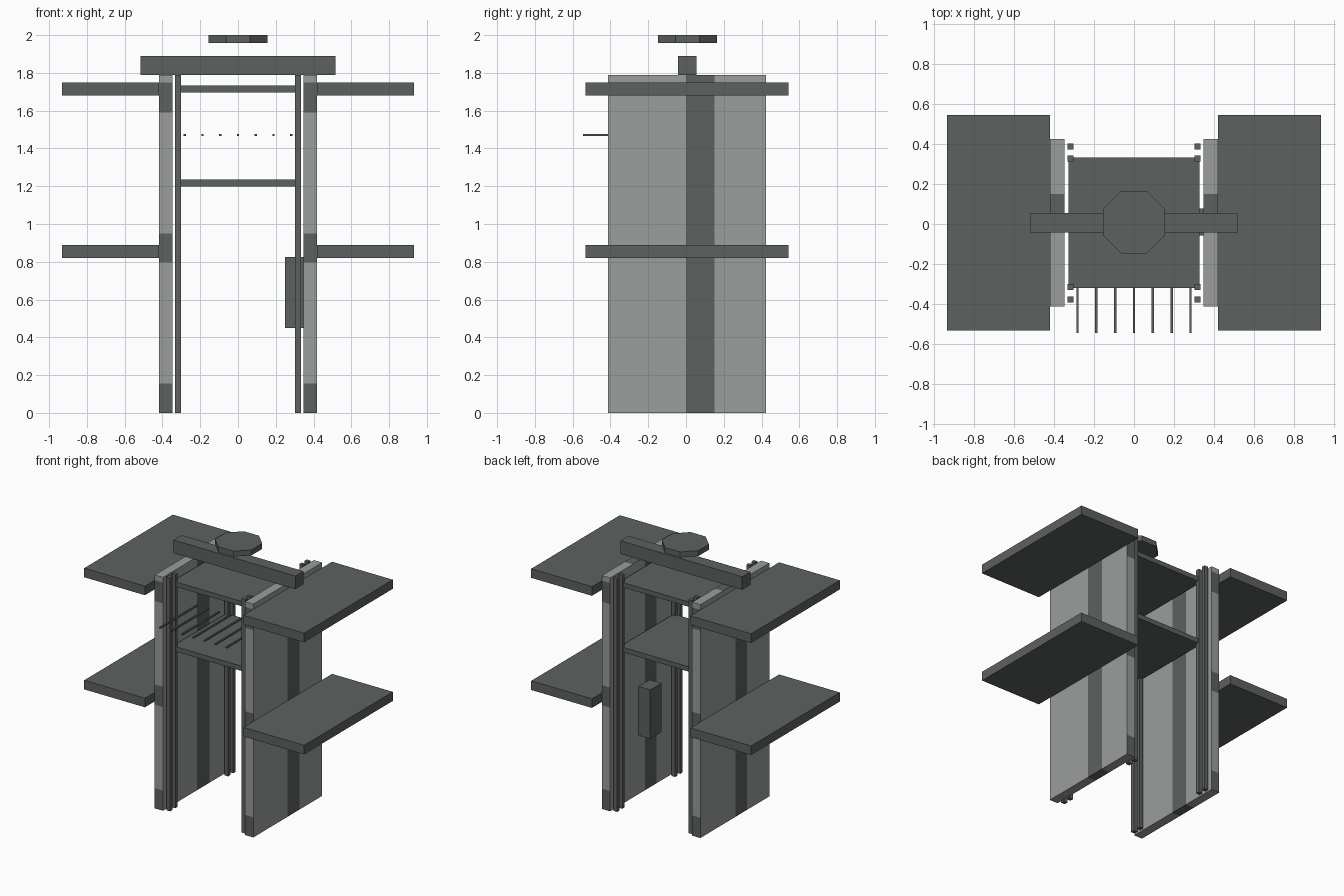
import bpy, bmesh, math
from mathutils import Vector

if "Cube" in bpy.data.objects:
    bpy.data.objects.remove(bpy.data.objects["Cube"])


def material(name, rgb):
    m = bpy.data.materials.new(name)
    m.diffuse_color = (*rgb, 1)
    m.use_nodes = True
    m.node_tree.nodes["Principled BSDF"].inputs["Base Color"].default_value = m.diffuse_color
    return m


DARK = material("dark_grey", (0.108, 0.120, 0.117))
LIGHT = material("light_grey", (0.325, 0.342, 0.332))
CY = 0.006  # middle of the frame in depth


def finish(name, bm, mats):
    bmesh.ops.recalc_face_normals(bm, faces=bm.faces)
    me = bpy.data.meshes.new(name)
    bm.to_mesh(me)
    bm.free()
    for m in mats:
        me.materials.append(m)
    ob = bpy.data.objects.new(name, me)
    bpy.context.collection.objects.link(ob)
    return ob


def box_bm(x, y, z):
    bm = bmesh.new()
    bmesh.ops.create_cube(bm, size=1)
    for v in bm.verts:
        v.co = Vector([(r[0] + r[1]) / 2 + c * (r[1] - r[0])
                       for r, c in zip((x, y, z), v.co)])
    return bm


def box(name, x, y, z):
    return finish(name, box_bm(x, y, z), [DARK])


def wall(name, x):
    # light slab with dark painted bands on every side
    bm = box_bm(x, (-0.412, 0.423), (0, 1.79))
    cuts = [(1, c) for c in (-0.14, 0.0, 0.15)]
    cuts += [(2, c) for c in (0.155, 0.795, 0.95, 1.59, 1.75)]
    for axis, c in cuts:
        p = Vector((0, 0, 0))
        n = Vector((0, 0, 0))
        p[axis], n[axis] = c, 1
        bmesh.ops.bisect_plane(bm, geom=bm.verts[:] + bm.edges[:] + bm.faces[:],
                               plane_co=p, plane_no=n)
    bm.normal_update()
    for f in bm.faces:
        c, n = f.calc_center_median(), f.normal
        if abs(n.y) > 0.5:
            dark = c.z % 0.797 < 0.155
        elif n.x < -0.5:
            dark = -0.14 < c.y < 0.0
        else:
            dark = 0.0 < c.y < 0.15
        f.material_index = 1 if dark else 0
    return finish(name, bm, [LIGHT, DARK])


def span(s, a, b):
    return tuple(sorted((s * a, s * b)))


# both sides: wall, two wings, four posts
for s, side in ((-1, "left"), (1, "right")):
    wall(side + "_wall", span(s, 0.348, 0.418))
    for label, z in (("lower", 0.82), ("upper", 1.68)):
        box(f"{side}_{label}_wing", span(s, 0.418, 0.933), (-0.531, 0.543), (z, z + 0.07))
    for i, y in enumerate((-0.376, -0.314, 0.326, 0.388)):
        box(f"{side}_post_{i + 1}", span(s, 0.302, 0.333), (y - 0.015, y + 0.015), (0, 1.79))

# shelves between the posts
for label, z in (("lower", 1.198), ("upper", 1.695)):
    box(label + "_shelf", (-0.328, 0.328), (-0.32, 0.332), (z, z + 0.037))

# row of thin rods sticking out of the front
for i in range(7):
    x = (i - 3) * 0.094
    box(f"rod_{i + 1}", (x - 0.006, x + 0.006), (-0.545, -0.09), (1.465, 1.477))

# control box on the inside of the right wall
box("control_box", (0.25, 0.348), (-0.058, 0.077), (0.45, 0.825))

# top beam and eight-sided disc floating above it
box("top_beam", (-0.516, 0.516), (CY - 0.048, CY + 0.05), (1.79, 1.89))
bm = bmesh.new()
bmesh.ops.create_cone(bm, cap_ends=True, segments=8, depth=0.042,
                      radius1=0.155 / math.cos(math.pi / 8),
                      radius2=0.155 / math.cos(math.pi / 8))
# turn so that flat sides face along the axes
first = max(bm.verts, key=lambda v: v.co.y)
ang = math.atan2(first.co.y, first.co.x)
turn = math.pi / 8 - (ang % (math.pi / 4))
for v in bm.verts:
    x, y = v.co.x, v.co.y
    v.co = Vector((x * math.cos(turn) - y * math.sin(turn),
                   x * math.sin(turn) + y * math.cos(turn) + CY + 0.002,
                   v.co.z + 1.979))
finish("top_disc", bm, [DARK])
